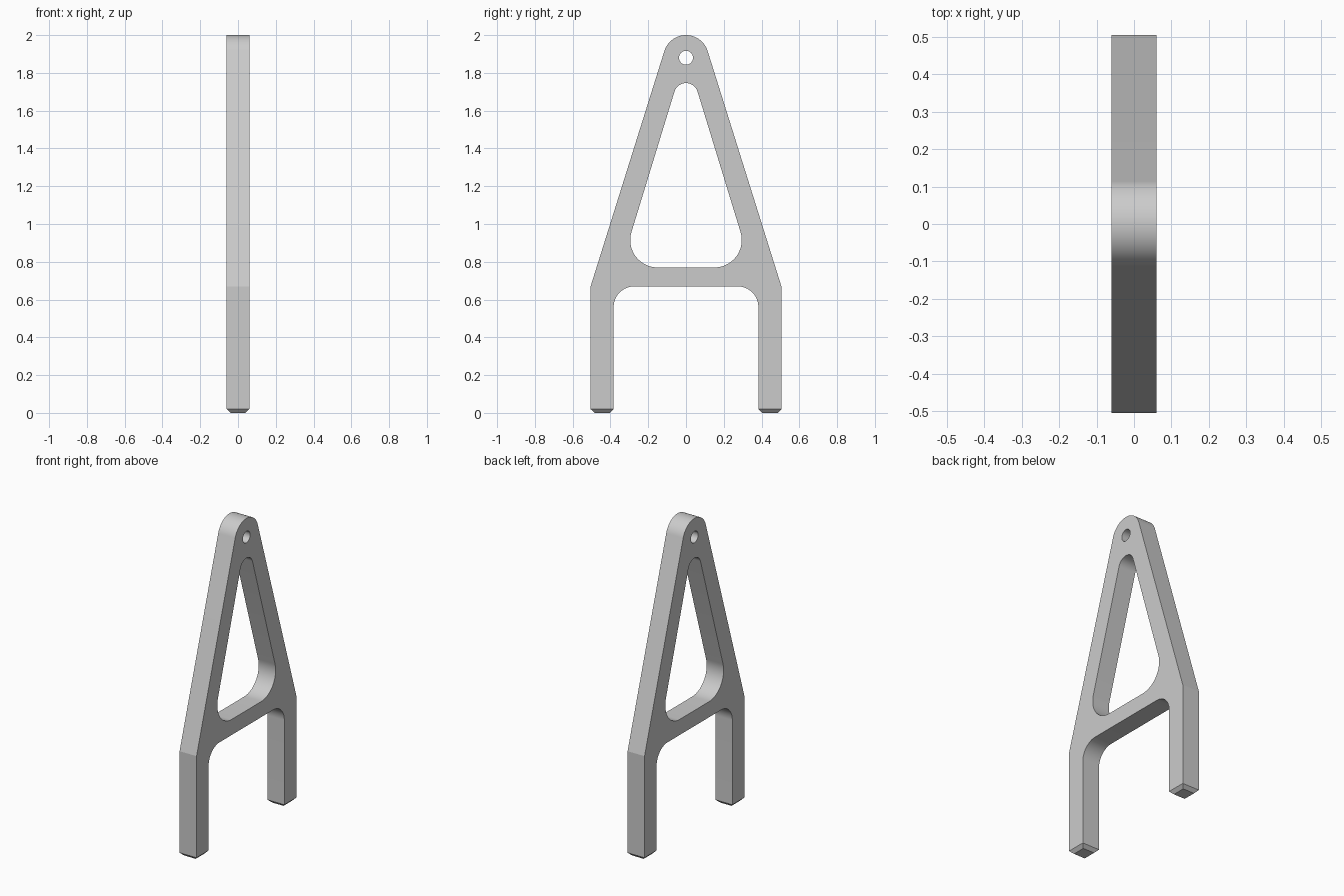
import bpy
import bmesh
from math import sin, cos, radians
from mathutils import Matrix, Vector

cube = bpy.data.objects.get("Cube")
if cube:
    bpy.data.objects.remove(cube, do_unlink=True)

HALF_THICK = 0.06
CHAMFER = 0.02
TILT = 17.3          # lean of the sloping sides, degrees


def arc(cy, cz, r, start, end, steps=20):
    return [(cy + r * cos(radians(start + (end - start) * i / steps)),
             cz + r * sin(radians(start + (end - start) * i / steps)))
            for i in range(steps + 1)]


def mirrored(half):
    """Close a half outline by reflecting it across the centre line."""
    return half + [(-y, z) for y, z in reversed(half)]


# Outer outline: rounded tip, sloping side, leg and arch fillet
outline = mirrored(
    arc(0, 1.88, 0.12, 88, TILT)
    + [(0.505, 0.67), (0.505, CHAMFER), (0.383, CHAMFER)]
    + arc(0.273, 0.56, 0.11, 0, 90))

# Triangular window with rounded corners
window = mirrored(
    arc(0, 1.682, 0.064, 88, TILT)
    + arc(0.15, 0.915, 0.145, TILT, -90))

# Pin hole near the tip
pin_hole = arc(0, 1.88, 0.037, 0, 350, 35)

# Filled, extruded profile
curve = bpy.data.curves.new("frame_profile", "CURVE")
curve.dimensions = "2D"
curve.fill_mode = "BOTH"
curve.extrude = HALF_THICK
for loop in (outline, window, pin_hole):
    spline = curve.splines.new("POLY")
    spline.points.add(len(loop) - 1)
    for point, (y, z) in zip(spline.points, loop):
        point.co = (y, z, 0, 1)
    spline.use_cyclic_u = True
profile = bpy.data.objects.new("frame_profile", curve)
bpy.context.collection.objects.link(profile)
bpy.context.view_layer.update()
depsgraph = bpy.context.evaluated_depsgraph_get()
mesh = bpy.data.meshes.new_from_object(profile.evaluated_get(depsgraph))
bpy.data.objects.remove(profile, do_unlink=True)

# Stand the profile upright in the side plane
mesh.transform(Matrix(((0, 0, 1, 0), (1, 0, 0, 0), (0, 1, 0, 0), (0, 0, 0, 1))))
bm = bmesh.new()
bm.from_mesh(mesh)
bmesh.ops.remove_doubles(bm, verts=bm.verts, dist=0.0005)
bmesh.ops.recalc_face_normals(bm, faces=bm.faces)

# Chamfered feet
soles = [f for f in bm.faces if all(v.co.z < CHAMFER + 0.001 for v in f.verts)]
for sole in soles:
    centre = sole.calc_center_median()
    foot = bmesh.ops.extrude_discrete_faces(bm, faces=[sole])["faces"][0]
    for v in foot.verts:
        for axis in (0, 1):
            v.co[axis] -= CHAMFER if v.co[axis] > centre[axis] else -CHAMFER
        v.co.z = 0
bmesh.ops.recalc_face_normals(bm, faces=bm.faces)
bm.to_mesh(mesh)
bm.free()

# Plain grey finish
grey = bpy.data.materials.new("light_grey")
grey.use_nodes = True
colour = (0.6, 0.6, 0.6, 1)
grey.diffuse_color = colour
grey.node_tree.nodes["Principled BSDF"].inputs["Base Color"].default_value = colour
mesh.materials.clear()
mesh.materials.append(grey)

frame = bpy.data.objects.new("a_frame_bracket", mesh)
bpy.context.collection.objects.link(frame)
bpy.ops.object.select_all(action="DESELECT")
frame.select_set(True)
bpy.context.view_layer.objects.active = frame
bpy.ops.object.shade_smooth_by_angle(angle=radians(15))
